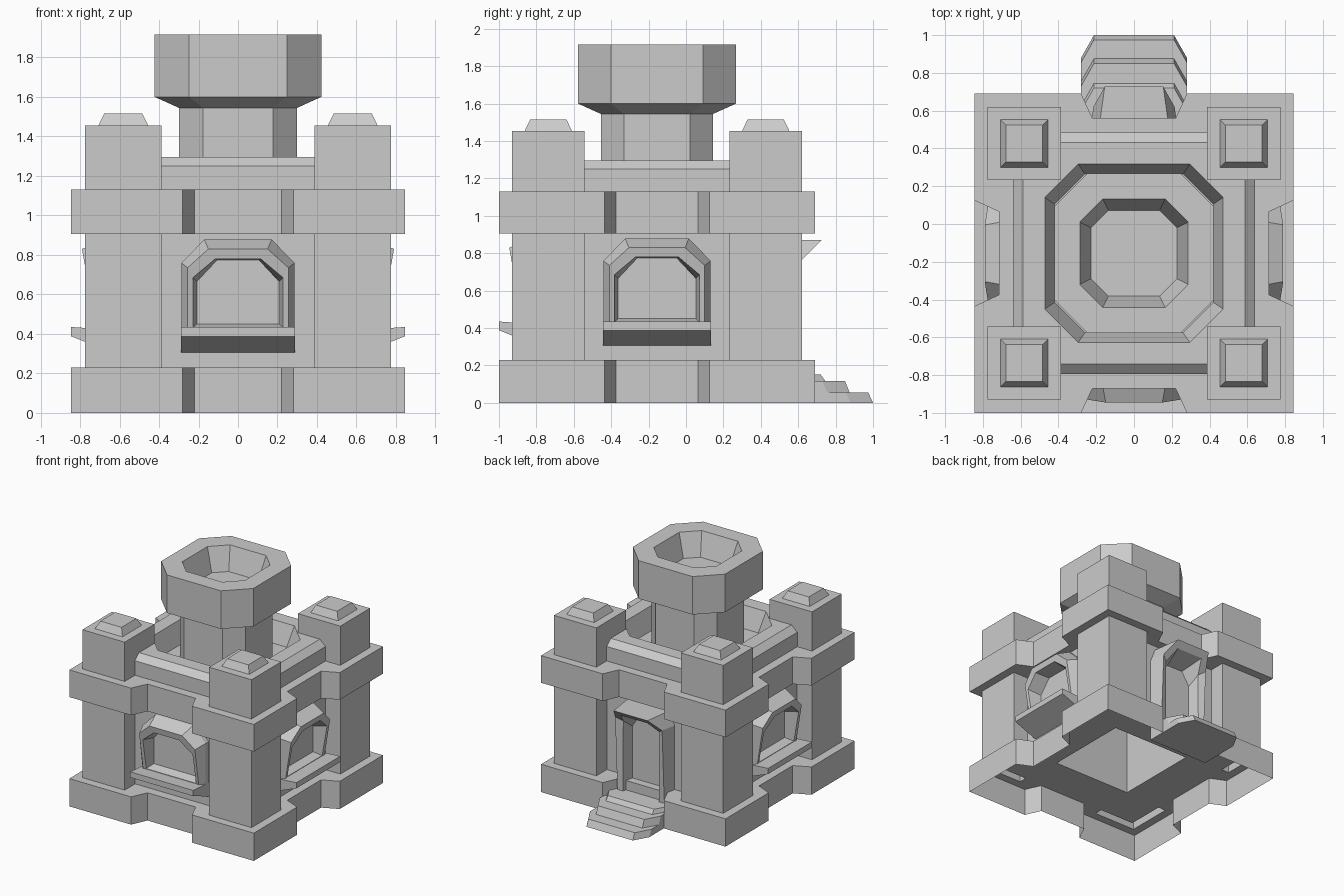
import bpy, bmesh
from math import pi

if "Cube" in bpy.data.objects:
    bpy.data.objects.remove(bpy.data.objects["Cube"])

CY = -0.155  # centre of the keep in y (the steps stick out at the back)


def loft(name, rings, cap=False, turn=0, cap_start=False):
    """Skin closed rings of equal point count; turn = quarter turns about the keep."""
    bm = bmesh.new()
    vs = [[bm.verts.new(p) for p in r] for r in rings]
    n = len(rings[0])
    for a, b in zip(vs, vs[1:]):
        for i in range(n):
            j = (i + 1) % n
            bm.faces.new((a[i], a[j], b[j], b[i]))
    if cap:
        bm.faces.new(vs[-1])
    if cap_start:
        bm.faces.new(vs[0][::-1])
    bmesh.ops.recalc_face_normals(bm, faces=bm.faces)
    me = bpy.data.meshes.new(name)
    bm.to_mesh(me)
    bm.free()
    ob = bpy.data.objects.new(name, me)
    ob.location = (0, CY, 0)
    ob.rotation_euler = (0, 0, turn * pi / 2)
    bpy.context.collection.objects.link(ob)
    return ob


def four_sided(side, z):
    """Repeat one side's outline points around the four sides."""
    out = []
    for k in range(4):
        for x, y in side:
            for _ in range(k):
                x, y = -y, x
            out.append((x, y, z))
    return out


def octagon(h, e, z):
    return four_sided([(-e, -h), (e, -h)], z)


def square(h, z, cx=0, cy=0):
    return [(cx + a * h, cy + b * h, z) for a, b in ((-1, -1), (1, -1), (1, 1), (-1, 1))]


# Keep body: notched bands alternating with corner piers and recessed walls
BAND = [(-.845, -.845), (-.28, -.845), (-.22, -.715), (.22, -.715), (.28, -.845)]
WALL = [(-.775, -.775), (-.387, -.775), (-.387, -.638), (.387, -.638), (.387, -.775)]
levels = [(BAND, 0), (BAND, .23), (WALL, .23), (WALL, .905), (BAND, .905), (BAND, 1.13)]
loft("keep_body", [four_sided(s, z) for s, z in levels], cap=True)

# Inside of the hollow keep, seen from below
loft("inner_shaft", [square(.7, .225), square(.36, .225), square(.36, 1.1)], cap=True)

# Corner turrets with small caps
for sx in (-1, 1):
    for sy in (-1, 1):
        c = (sx * .581, sy * .581)
        loft("corner_turret", [square(.194, 1.13, *c), square(.194, 1.455, *c),
                               square(.126, 1.455, *c), square(.097, 1.515, *c)], cap=True)

# Parapet with bevelled edge and octagonal well
loft("parapet", [octagon(.64, .5, 1.13), octagon(.64, .5, 1.25), octagon(.587, .5, 1.297),
                 octagon(.472, .295, 1.297), octagon(.42, .26, 1.13)])

# Central tower with flared bowl top
loft("central_tower", [octagon(.3, .177, 1.13), octagon(.3, .177, 1.545), octagon(.422, .247, 1.6),
                       octagon(.422, .247, 1.915), octagon(.287, .165, 1.915),
                       octagon(.227, .135, 1.725)], cap=True)


def arch(w, t, z0, zs, zt, depth):
    pts = [(-w, z0), (-w, zs), (-t, zt), (t, zt), (w, zs), (w, z0)]
    return [(x, -depth(z), z) for x, z in pts]


# Windows with bevelled brow frame and projecting sill, on three sides
def lean(z):
    return .72 + max(0, z - .43) * .175


for k in (0, 1, 3):
    loft("window", [arch(.287, .17, .38, .76, .878, lambda z: .63),
                    arch(.287, .17, .38, .76, .878, lambda z: .68),
                    arch(.255, .15, .40, .735, .83, lean),
                    arch(.228, .115, .43, .685, .78, lean),
                    arch(.208, .105, .45, .665, .775, lambda z: .65)], cap=True, turn=k)
    sill = [(.845, .388), (.845, .435), (.63, .42), (.63, .303)]
    loft("window_sill", [[(x, -d, z) for d, z in sill] for x in (-.288, .288)],
         cap=True, cap_start=True, turn=k)


# Doorway at the back with a hood that leans outward
def hood(z):
    return .745 if z < .7 else .77 + (z - .76)


loft("doorway", [arch(.235, .19, .12, .76, .872, lambda z: .63),
                 arch(.215, .155, .12, .765, .872, hood),
                 arch(.165, .12, .14, .73, .825, hood),
                 arch(.145, .075, .15, .66, .77, lambda z: .65)], cap=True, turn=2)

# Entrance steps with chamfered corners
for z0, z1, d in ((0, .055, 1.155), (.055, .117, 1.03), (.117, .152, .9)):
    def tread(z, d):
        pts = [(-.28, .69), (.28, .69), (.28, d - .12), (.212, d), (-.212, d), (-.28, d - .12)]
        return [(x, -y, z) for x, y in pts]
    loft("entrance_step", [tread(z0, d), tread(z1, d - .025)], cap=True, cap_start=True, turn=2)
